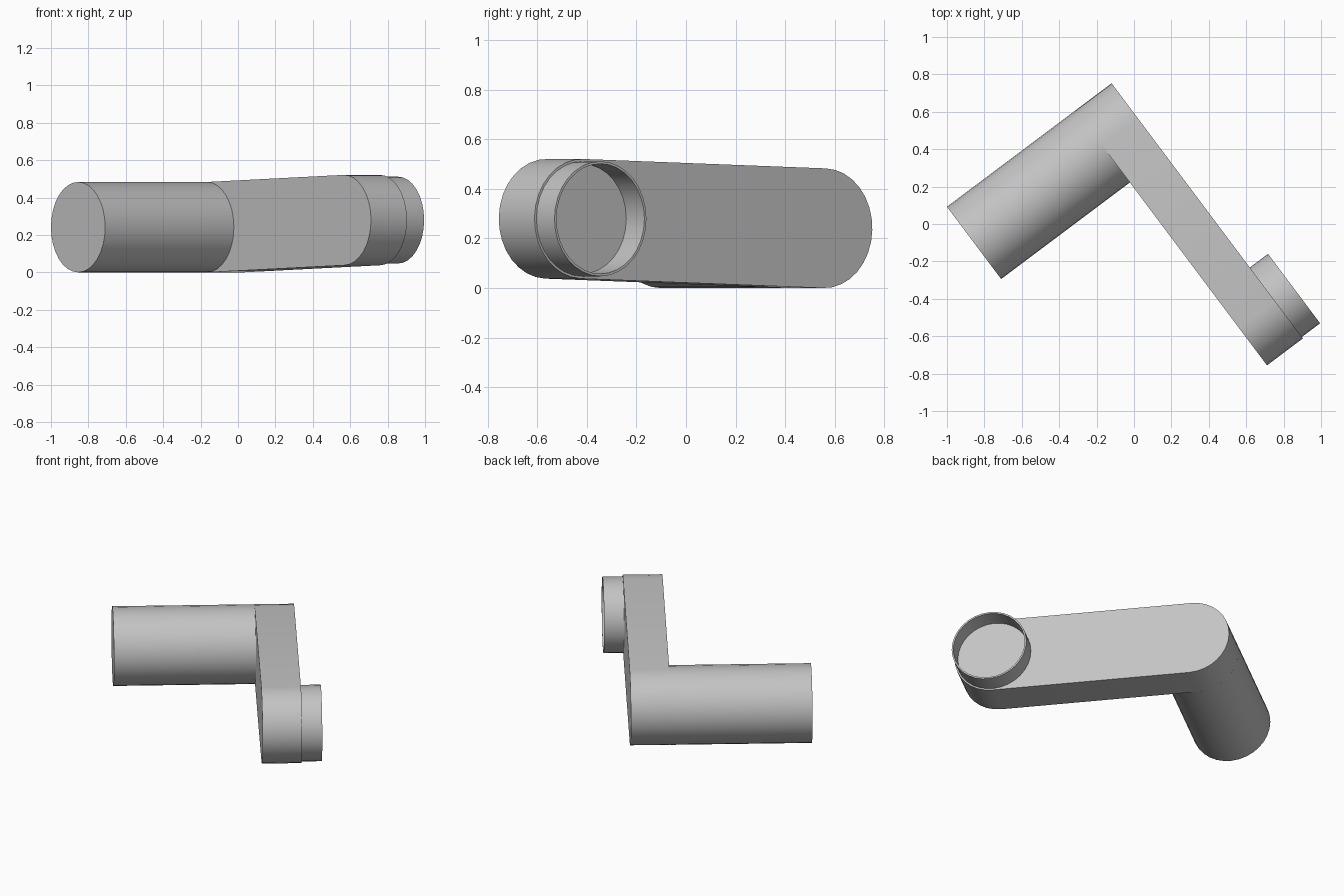
import bpy, bmesh, math
from mathutils import Matrix, Vector

cube = bpy.data.objects.get("Cube")
if cube:
    bpy.data.objects.remove(cube)

grey = bpy.data.materials.new("mid grey")
grey.use_nodes = True
GREY = (0.55, 0.55, 0.55, 1)
grey.diffuse_color = GREY
grey.node_tree.nodes["Principled BSDF"].inputs["Base Color"].default_value = GREY

R = 0.2415          # radius of the grip and of the arm ends
RIM = 0.232         # outer radius of the collar
THICK = 0.24        # arm thickness
SEGMENTS = 32
PIVOT = Vector((0, R))              # grip axis, in the (y, z) profile plane
TIP = Vector((-1.222, R + 0.038))   # collar axis
# Local x runs along the grip axis, local -y along the arm
FRAME = Matrix.Translation((0.025, 0.559, 0)) @ Matrix.Rotation(math.atan2(0.6, 0.8), 4, "Z")


def arc(centre, radius, start, sweep, steps):
    return [centre + radius * Vector((math.cos(start + sweep * i / steps),
                                      math.sin(start + sweep * i / steps)))
            for i in range(steps + 1)]


def circle(centre, radius):
    return arc(centre, radius, math.pi / 2, math.tau, SEGMENTS)[:-1]


def finish(name, bm):
    bmesh.ops.recalc_face_normals(bm, faces=bm.faces)
    mesh = bpy.data.meshes.new(name)
    bm.to_mesh(mesh)
    bm.free()
    mesh.materials.append(grey)
    ob = bpy.data.objects.new(name, mesh)
    ob.matrix_world = FRAME
    bpy.context.collection.objects.link(ob)
    bpy.ops.object.select_all(action="DESELECT")
    ob.select_set(True)
    bpy.context.view_layer.objects.active = ob
    bpy.ops.object.shade_smooth_by_angle(angle=math.radians(30))


def loft(name, rings, closed=False):
    """Join (x, profile) rings; cap the ends, or close the loop into a tube."""
    bm = bmesh.new()
    loops = [[bm.verts.new((x, p.x, p.y)) for p in prof] for x, prof in rings]
    for a, b in zip(loops, loops[1:] + loops[:1] if closed else loops[1:]):
        for i in range(len(a)):
            bm.faces.new((a[i - 1], a[i], b[i], b[i - 1]))
    if not closed:
        bm.faces.new(loops[0])
        bm.faces.new(loops[-1])
    finish(name, bm)


# Arm: slightly rising slab with a half-round at each end
along = TIP - PIVOT
normal = math.atan2(along.y, along.x) - math.pi / 2
half = SEGMENTS // 2
slab = (arc(TIP, R, normal, math.pi, half)
        + arc(PIVOT, R, normal + math.pi, math.pi, half))
loft("arm", [(-THICK, slab), (0, slab)])

# Grip: long solid cylinder on the near face of the arm
grip = circle(PIVOT, R)
loft("grip", [(-1.10, grip), (-THICK, grip)])

# Collar: thin-walled open ring on the far face of the arm
outer, inner = circle(TIP, RIM), circle(TIP, RIM - 0.01)
loft("collar", [(0, outer), (0.122, outer), (0.122, inner), (0, inner)], closed=True)
